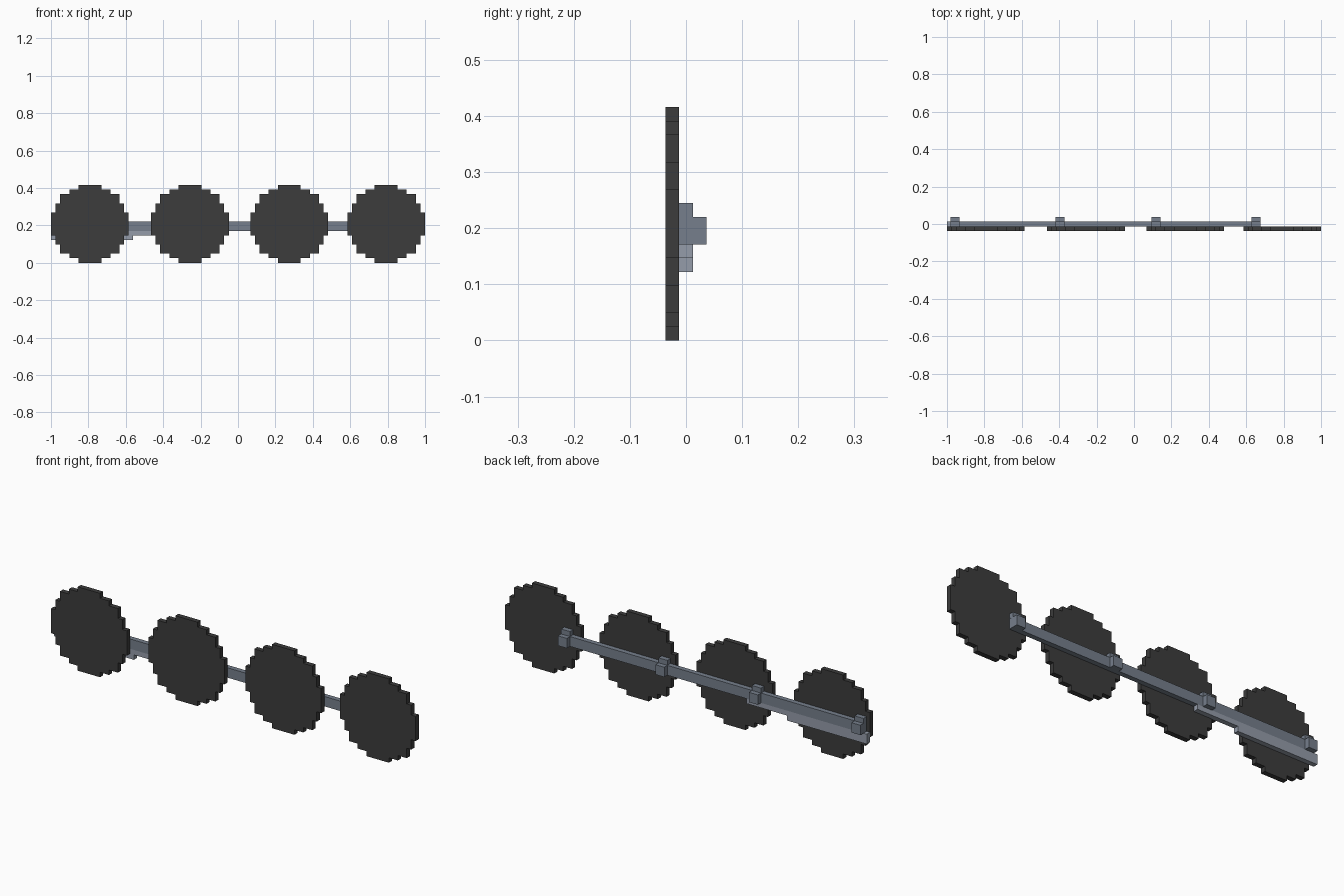
import bpy, bmesh

cube = bpy.data.objects.get("Cube")
if cube:
    bpy.data.objects.remove(cube, do_unlink=True)

U = 0.02445                 # side of one building block
Y0 = -1.5 * U               # front plane of the wheels


def material(name, rgb):
    m = bpy.data.materials.new(name)
    m.use_nodes = True
    m.diffuse_color = (*rgb, 1)
    m.node_tree.nodes["Principled BSDF"].inputs["Base Color"].default_value = (*rgb, 1)
    return m


dark = material("dark wheel grey", (0.045, 0.045, 0.045))
steel = material("steel grey", (0.18, 0.212, 0.262))
pale = material("pale steel", (0.30, 0.335, 0.40))


def prism(name, outline, layer, mat):
    """Extrude an x-z outline one block deep, starting at the given layer."""
    bm = bmesh.new()
    y = Y0 + layer * U
    face = bm.faces.new([bm.verts.new((x, y, z)) for x, z in outline])
    new = bmesh.ops.extrude_face_region(bm, geom=[face])["geom"]
    bmesh.ops.translate(bm, vec=(0, U, 0),
                        verts=[v for v in new if isinstance(v, bmesh.types.BMVert)])
    bmesh.ops.recalc_face_normals(bm, faces=bm.faces)
    me = bpy.data.meshes.new(name)
    bm.to_mesh(me)
    bm.free()
    me.materials.append(mat)
    ob = bpy.data.objects.new(name, me)
    bpy.context.collection.objects.link(ob)
    return ob


def rect(x0, x1, row0, row1):
    return [(x0, row0 * U), (x1, row0 * U), (x1, row1 * U), (x0, row1 * U)]


# Stepped circle: one quarter turned four times
quarter = [(8.5, 2.5), (7.5, 2.5), (7.5, 4.5), (6.5, 4.5), (6.5, 6.5),
           (4.5, 6.5), (4.5, 7.5), (2.5, 7.5), (2.5, 8.5)]
circle = []
for turn in range(4):
    # the last point of each quarter leads on to its mirrored twin
    circle += quarter
    quarter = [(-b, a) for a, b in quarter]

# Wheels
for i, cx in enumerate((-0.792, -0.257, 0.274, 0.792)):
    prism(f"wheel_{i + 1}", [(cx + a * U, (8.5 + b) * U) for a, b in circle], 0, dark)

# Coupling rod with a crank pin and a raised cap at each wheel
prism("coupling_rod", rect(-0.981, 0.676, 7, 9), 1, steel)
for i, cx in enumerate((-0.957, -0.395, 0.118, 0.652)):
    prism(f"crank_pin_{i + 1}", rect(cx - U, cx + U, 7, 9), 2, steel)
    prism(f"rod_cap_{i + 1}", rect(cx - U, cx + U, 9, 10), 1, steel)

# Stepped main rod below the coupling rod
prism("main_rod", [(-1, 5 * U), (-0.562, 5 * U), (-0.562, 6 * U),
                   (-0.34, 6 * U), (-0.34, 7 * U), (-1, 7 * U)], 1, pale)
